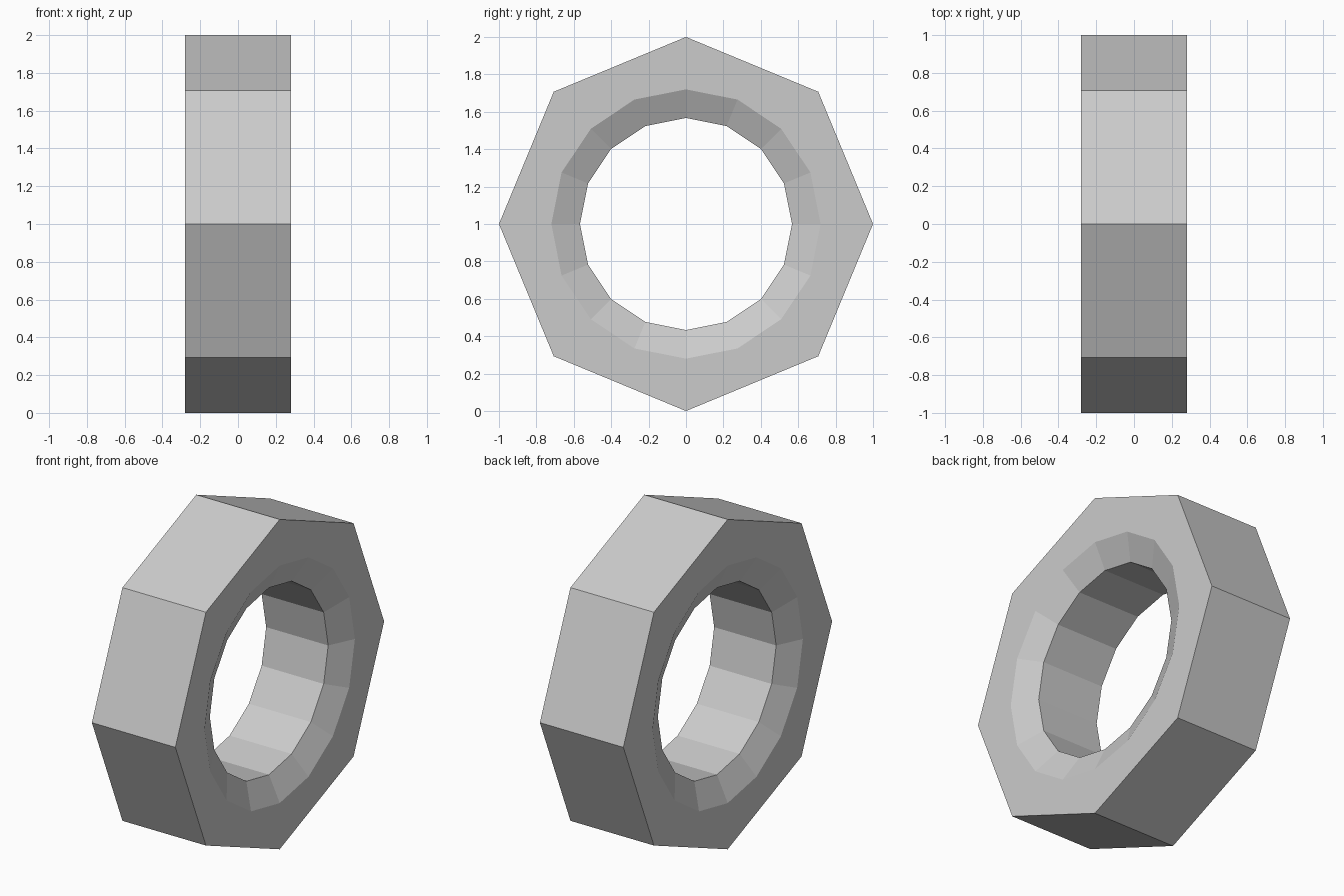
import bpy, bmesh, math

if "Cube" in bpy.data.objects:
    bpy.data.objects.remove(bpy.data.objects["Cube"])

HALF = 0.28      # half thickness along x
DEPTH = 0.072    # depth of the bore chamfer
CENTRE_Z = 1.0


def ring(bm, x, radius, sides):
    pts = [(2 * math.pi * i / sides) for i in range(sides)]
    return [bm.verts.new((x, radius * math.cos(a), CENTRE_Z + radius * math.sin(a))) for a in pts]


def bridge(bm, a, b):
    n = len(a)
    for i in range(n):
        j = (i + 1) % n
        bm.faces.new((a[i], a[j], b[j], b[i]))


bm = bmesh.new()

# Octagonal outside wall
outer = [ring(bm, s * HALF, 1.0, 8) for s in (-1, 1)]
bridge(bm, *outer)

# Sixteen-sided bore with a chamfer at each end
profile = [(-HALF, 0.72), (-HALF + DEPTH, 0.567), (HALF - DEPTH, 0.567), (HALF, 0.72)]
bore = [ring(bm, x, r, 16) for x, r in profile]
for a, b in zip(bore, bore[1:]):
    bridge(bm, a, b)

# Flat end faces: each octagon side meets two bore sides
for out, inn in ((outer[0], bore[0]), (outer[1], bore[-1])):
    for i in range(8):
        j, k = (i + 1) % 8, (2 * i + 2) % 16
        bm.faces.new((out[i], out[j], inn[k], inn[2 * i + 1], inn[2 * i]))

bmesh.ops.recalc_face_normals(bm, faces=bm.faces)
mesh = bpy.data.meshes.new("octagonal_nut")
bm.to_mesh(mesh)
bm.free()
nut = bpy.data.objects.new("octagonal_nut", mesh)
bpy.context.collection.objects.link(nut)
